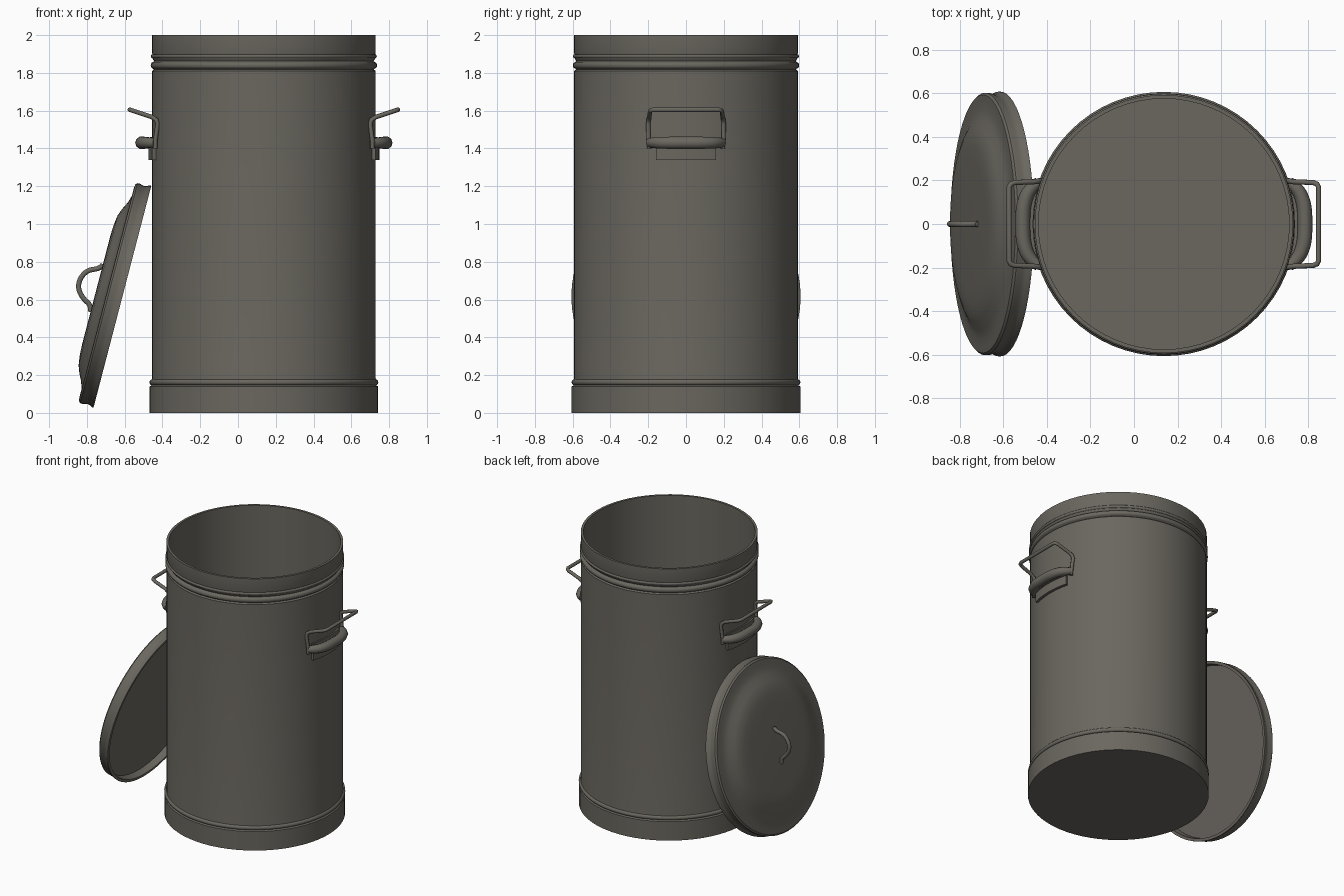
import bpy, bmesh, math
from mathutils import Matrix, Vector

if "Cube" in bpy.data.objects:
    bpy.data.objects.remove(bpy.data.objects["Cube"], do_unlink=True)

COLOUR = (0.145, 0.135, 0.115, 1)
metal = bpy.data.materials.new("weathered grey metal")
metal.use_nodes = True
metal.diffuse_color = COLOUR
bsdf = next(n for n in metal.node_tree.nodes if n.type == 'BSDF_PRINCIPLED')
bsdf.inputs["Base Color"].default_value = COLOUR

CAN = Vector((0.137, 0, 0))


def finish(obj, angle=35):
    bpy.ops.object.select_all(action='DESELECT')
    obj.select_set(True)
    bpy.context.view_layer.objects.active = obj
    if obj.type == 'CURVE':
        bpy.ops.object.convert(target='MESH')
        obj = bpy.context.object
    bpy.ops.object.shade_smooth_by_angle(angle=math.radians(angle))
    return obj


def mesh_object(name, bm, matrix):
    bmesh.ops.recalc_face_normals(bm, faces=bm.faces)
    mesh = bpy.data.meshes.new(name)
    bm.to_mesh(mesh)
    bm.free()
    mesh.materials.append(metal)
    obj = bpy.data.objects.new(name, mesh)
    bpy.context.collection.objects.link(obj)
    obj.matrix_world = matrix
    return finish(obj)


def lathe(name, profile, matrix, steps=64, arc=2 * math.pi, start=0, closed=False):
    """Spin (radius, height) points about the local z axis."""
    bm = bmesh.new()
    verts = [bm.verts.new((r * math.cos(start), r * math.sin(start), z)) for r, z in profile]
    pairs = list(zip(verts, verts[1:]))
    if closed:
        pairs.append((verts[-1], verts[0]))
    edges = [bm.edges.new(p) for p in pairs]
    bmesh.ops.spin(bm, geom=verts + edges, cent=(0, 0, 0), axis=(0, 0, 1),
                   angle=arc, steps=steps, use_merge=False)
    bmesh.ops.remove_doubles(bm, verts=bm.verts, dist=0.0001)
    if closed:
        bmesh.ops.holes_fill(bm, edges=[e for e in bm.edges if e.is_boundary], sides=0)
    return mesh_object(name, bm, matrix)


def tube(name, points, radius, matrix, radii=None, smooth=False):
    curve = bpy.data.curves.new(name, 'CURVE')
    curve.dimensions = '3D'
    curve.bevel_depth = radius
    curve.bevel_resolution = 3
    curve.use_fill_caps = True
    curve.resolution_u = 8
    spline = curve.splines.new('NURBS' if smooth else 'POLY')
    spline.points.add(len(points) - 1)
    for i, (p, co) in enumerate(zip(spline.points, points)):
        p.co = (*co, 1)
        p.radius = radii[i] if radii else 1
    if smooth:
        spline.use_endpoint_u = True
        spline.order_u = 3
    curve.materials.append(metal)
    obj = bpy.data.objects.new(name, curve)
    bpy.context.collection.objects.link(obj)
    obj.matrix_world = matrix
    return finish(obj, 50)


def bead(r, z, height, bulge):
    """Profile points of a rounded ridge, bottom to top."""
    return [(r + bulge * math.sin(a), z - height / 2 * math.cos(a))
            for a in (i * math.pi / 6 for i in range(7))]


# Can: base band, straight wall, rolled beads, upper collar, hollow inside
wall = [(0, 0), (0.605, 0), (0.605, 0.14), (0.596, 0.145)]
wall += bead(0.593, 0.162, 0.03, 0.013)
wall += [(0.592, 0.185), (0.592, 1.81), (0.582, 1.818)]
wall += bead(0.587, 1.84, 0.034, 0.012)
wall += [(0.581, 1.862), (0.586, 1.87)]
wall += bead(0.59, 1.888, 0.02, 0.008)
wall += [(0.592, 1.905), (0.592, 2.0), (0.575, 2.0), (0.575, 0.03), (0, 0.03)]
lathe("can_body", wall, Matrix.Translation(CAN))

# Lid leaning against the can
lean = Matrix.Translation((-0.612, 0, 0.615)) @ Matrix.Rotation(-1.316, 4, 'Y')
dome = [(0, 0.143), (0.3, 0.143), (0.36, 0.14), (0.41, 0.133), (0.45, 0.118),
        (0.49, 0.098), (0.53, 0.086), (0.57, 0.086), (0.592, 0.084), (0.602, 0.074),
        (0.602, 0.06), (0.596, 0.04), (0.599, 0.022), (0.607, 0.01), (0.607, 0),
        (0.587, 0), (0.582, 0.05), (0, 0.05)]
lathe("lid", dome, lean)
tube("lid_handle", [(0.14, 0, 0.143), (0.115, 0, 0.15), (0.09, 0, 0.215), (0.035, 0, 0.243),
                    (-0.02, 0, 0.238), (-0.065, 0, 0.195), (-0.085, 0, 0.15),
                    (-0.12, 0, 0.143)], 0.014, lean, smooth=True)

# Side handles: curved plate, swelling grip and bent wire bail
half = [(0.575, 0.195, 1.40), (0.575, 0.198, 1.44), (0.563, 0.2, 1.53),
        (0.57, 0.198, 1.552), (0.595, 0.194, 1.567), (0.685, 0.19, 1.597),
        (0.703, 0.183, 1.603), (0.71, 0.167, 1.605)]
bail = half + [(x, -y, z) for x, y, z in reversed(half)]
grip = [(0.575, 0.19), (0.615, 0.165), (0.645, 0.09), (0.648, 0),
        (0.645, -0.09), (0.615, -0.165), (0.575, -0.19)]
plate = [(0.588, 1.34), (0.612, 1.34), (0.612, 1.41), (0.602, 1.42),
         (0.602, 1.46), (0.588, 1.46)]
spread = math.asin(0.155 / 0.6)
for side, turn in (("left", 0), ("right", math.pi)):
    place = Matrix.Translation(CAN) @ Matrix.Rotation(turn, 4, 'Z')
    lathe(side + "_handle_plate", plate, place, 10, 2 * spread, -spread, closed=True)
    tube(side + "_handle_grip", [(x, y, 1.43) for x, y in grip], 0.034, place,
         [0.75, 0.9, 1, 1, 1, 0.9, 0.75], smooth=True)
    tube(side + "_handle_bail", bail, 0.012, place)
    # Web joining the grip to the can
    lathe(side + "_handle_web", [(0.588, 1.405), (0.635, 1.405), (0.635, 1.425), (0.588, 1.425)],
          place, 10, 2 * spread, -spread, closed=True)
